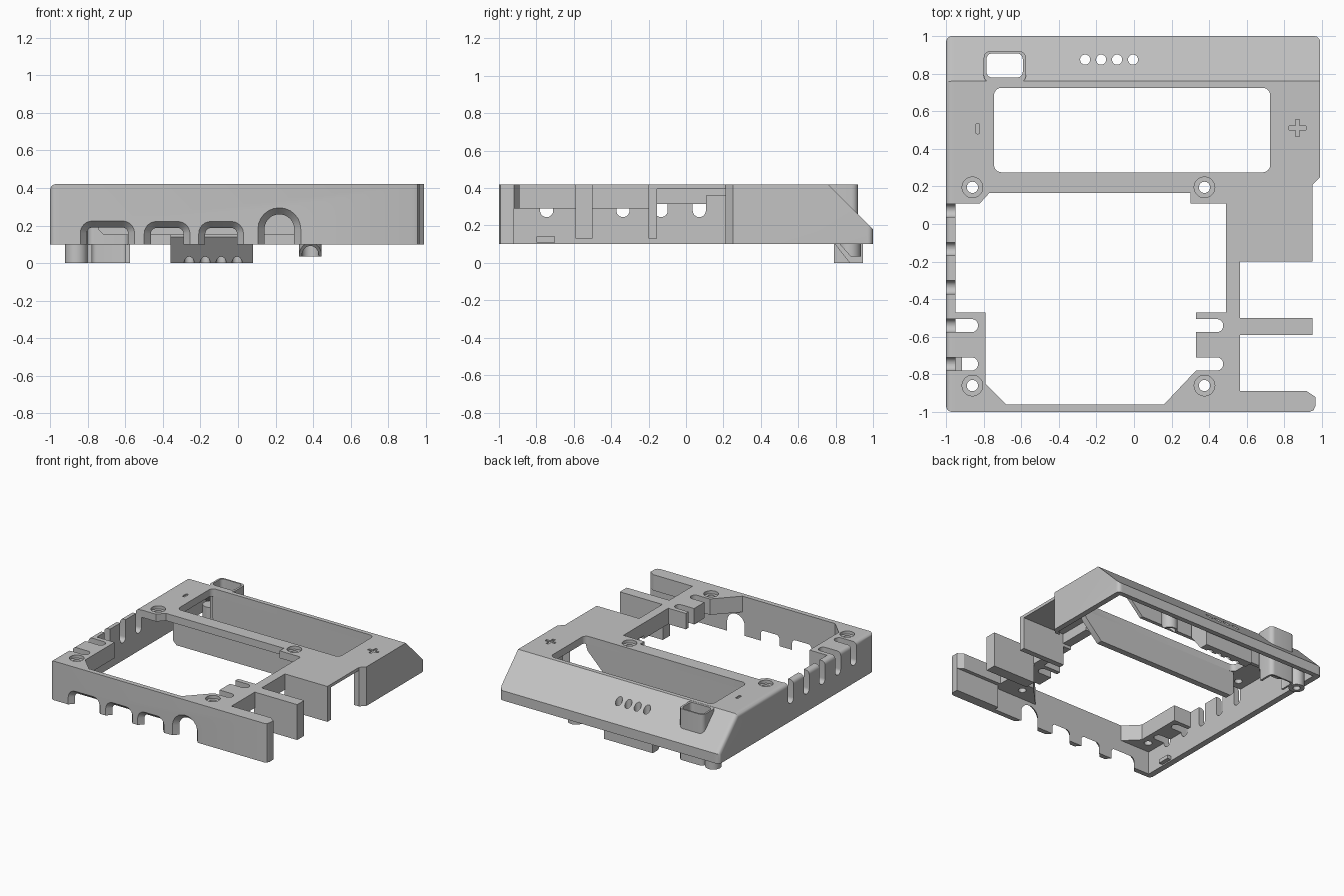
import bpy, bmesh, math

if "Cube" in bpy.data.objects:
    bpy.data.objects.remove(bpy.data.objects["Cube"])

grey = bpy.data.materials.new("plain grey")
grey.diffuse_color = (0.55, 0.55, 0.55, 1)
grey.use_nodes = True
grey.node_tree.nodes["Principled BSDF"].inputs["Base Color"].default_value = grey.diffuse_color


def solid(name, pts, a, b, axis='z', pts2=None, bevel=None, r=0.03):
    """Extrude a 2D outline from a to b along an axis (loft if pts2 is given)."""
    def place(p, w):
        u, v = p
        return {'z': (u, v, w), 'y': (u, w, v), 'x': (w, u, v)}[axis]
    bm = bmesh.new()
    lo = [bm.verts.new(place(p, a)) for p in pts]
    hi = [bm.verts.new(place(p, b)) for p in (pts2 or pts)]
    bm.faces.new(lo)
    bm.faces.new(hi[::-1])
    n = len(lo)
    for i in range(n):
        j = (i + 1) % n
        bm.faces.new((lo[j], lo[i], hi[i], hi[j]))
    bmesh.ops.recalc_face_normals(bm, faces=bm.faces)
    if bevel:
        edges = [e for e in bm.edges if bevel(e.verts[0].co, e.verts[1].co)]
        bmesh.ops.bevel(bm, geom=edges, offset=r, segments=5, profile=0.5, affect='EDGES')
    me = bpy.data.meshes.new(name)
    bm.to_mesh(me)
    bm.free()
    me.materials.append(grey)
    ob = bpy.data.objects.new(name, me)
    bpy.context.collection.objects.link(ob)
    return ob


def rrect(x0, x1, y0, y1, r, n=7):
    """Rounded rectangle outline."""
    out = []
    for cx, cy, q in ((x1 - r, y1 - r, 0), (x0 + r, y1 - r, 1), (x0 + r, y0 + r, 2), (x1 - r, y0 + r, 3)):
        for i in range(n):
            t = math.pi / 2 * (q + i / (n - 1))
            out.append((cx + r * math.cos(t), cy + r * math.sin(t)))
    return out


def rect(x0, x1, y0, y1):
    return [(x0, y0), (x1, y0), (x1, y1), (x0, y1)]


def circle(x, y, r, n=28):
    return [(x + r * math.cos(2 * math.pi * i / n), y + r * math.sin(2 * math.pi * i / n)) for i in range(n)]


def cut(ob, *args, **kw):
    """Subtract a solid from an object and discard the cutter."""
    c = solid("cutter", *args, **kw)
    c.hide_render = True
    m = ob.modifiers.new("cut", 'BOOLEAN')
    m.operation, m.solver, m.object = 'DIFFERENCE', 'EXACT', c
    bpy.context.view_layer.objects.active = ob
    bpy.ops.object.modifier_apply(modifier=m.name)
    me = c.data
    bpy.data.objects.remove(c)
    bpy.data.meshes.remove(me)


def screw_hole(ob, x, y):
    cut(ob, circle(x, y, 0.03), 0.2, 0.5)
    cut(ob, circle(x, y, 0.055), 0.395, 0.5)


# top plate with window, screw holes and engraved polarity marks
plate = solid("top_plate", [(-0.96, 0.11), (-0.82, 0.11), (-0.77, 0.165), (0.30, 0.165), (0.30, 0.11),
                            (0.56, 0.11), (0.56, 0.21), (0.945, 0.21), (0.945, 0.76), (-0.96, 0.76)], 0.36, 0.42)
cut(plate, rrect(-0.745, 0.725, 0.275, 0.725, 0.04), 0.3, 0.5)
for x in (-0.86, 0.375):
    screw_hole(plate, x, 0.195)
cut(plate, rrect(-0.843, -0.821, 0.48, 0.535, 0.008, 4), 0.41, 0.5)
h, w = 0.045, 0.011
cut(plate, [(0.87 + x, 0.51 + y) for x, y in (
    (-w, -h), (w, -h), (w, -w), (h, -w), (h, w), (w, w), (w, h), (-w, h), (-w, w), (-h, w), (-h, -w), (-w, -w))],
    0.41, 0.5)

# window skirts under the plate
skirt = [(-0.745, 0.18), (-0.715, 0.15), (0.55, 0.15), (0.70, 0.30), (0.72, 0.36), (-0.745, 0.36)]
solid("window_skirt_front", skirt, 0.225, 0.275, 'y')
solid("window_skirt_back", skirt, 0.725, 0.755, 'y')

# sloping rear panel with its lower lip
slope = solid("rear_slope", [(0.76, 0.42), (1, 0.18), (1, 0.10), (0.96, 0.10), (0.96, 0.165), (0.76, 0.365)],
              -0.96, 0.95, 'x')
cut(slope, rect(-0.79, -0.59, 0.775, 0.91), -0.1, 0.5)

# light pipe block hanging under the slope
pipes = solid("light_pipe_block", [(0.875, 0), (0.945, 0), (0.945, 0.20), (0.765, 0.38), (0.765, 0.14)],
              -0.36, 0.08, 'x')
for i in range(4):
    hole = circle(-0.26 + 0.085 * i, 0.875, 0.027, 20)
    cut(slope, hole, -0.1, 0.5)
    cut(pipes, hole, -0.1, 0.5)

# switch shaft running through the slope
shaft = solid("switch_shaft", rrect(-0.80, -0.575, 0.755, 0.92, 0.035), 0, 0.419)
cut(shaft, rrect(-0.785, -0.592, 0.78, 0.908, 0.03), -0.1, 0.5)
cut(shaft, rect(-1, 0, 0.7, 0.79), -0.1, 0.10)

# rear mounting posts, the right one with a slanted front
for name, x, z, r in (("rear_post_left", -0.86, 0, 0.028), ("rear_post_right", 0.385, 0.035, 0.045)):
    post = solid(name, circle(x, 0.875, 0.06), z, 0.2)
    cut(post, circle(x, 0.875, r), -0.1, 0.15)
    if z:
        cut(post, [(0.88, 0.0), (0.88, 0.035), (0.80, 0.125), (0.7, 0.125), (0.7, 0.0)], 0.2, 0.6, 'x')

# left wall with rounded outer edges and five cable slots
slot_y = [-0.745 + 0.204 * i for i in range(5)]
left = solid("left_wall", [(-1, 0.10), (1, 0.10), (1, 0.18), (0.76, 0.42), (-1, 0.42)], -1, -0.95, 'x',
             bevel=lambda a, b: max(a.x, b.x) < -0.99 and max(a.z, b.z) > 0.11)
for y in slot_y:
    cut(left, rrect(y - 0.035, y + 0.035, 0.245, 0.55, 0.034), -1.1, -0.9, 'x')
solid("left_clip", rect(-0.95, -0.915, -0.80, -0.70), 0.11, 0.14)

# right wall and its angled front end
solid("right_wall", [(0.25, 0.10), (1, 0.10), (1, 0.18), (0.76, 0.42), (0.25, 0.42)], 0.945, 0.99, 'x',
      bevel=lambda a, b: min(a.x, b.x, a.y, b.y) > 0.98)
solid("right_wall_end", [(0.905, 0.21), (0.95, 0.21), (0.99, 0.25), (0.945, 0.25)], 0.10, 0.42)

# right side bay: thin roof, partition and free-standing rib
solid("bay_roof", rect(0.56, 0.95, -0.155, 0.21), 0.395, 0.42)
solid("bay_partition", rect(0.56, 0.95, -0.20, -0.155), 0.13, 0.42)
solid("bay_rib", rect(0.56, 0.95, -0.59, -0.50), 0.13, 0.42)

# cross bar with slotted tabs on the right of the opening
bar = solid("right_bar", [(0.565, 0.11), (0.49, 0.11), (0.49, -0.47), (0.33, -0.47), (0.33, -0.78),
                          (0.16, -0.96), (0.565, -0.96)], 0.29, 0.42)
cut(bar, rect(0.4, 0.6, -0.155, 0.2), 0.2, 0.315)
# matching tabs on the left
tabs = solid("left_tabs", [(-0.95, -0.47), (-0.79, -0.47), (-0.79, -0.85), (-0.68, -0.96), (-0.95, -0.96)],
             0.29, 0.42)
for y in slot_y[:2]:
    cut(bar, rrect(0.2, 0.475, y - 0.035, y + 0.035, 0.034), 0.2, 0.5)
    cut(tabs, rrect(-1.1, -0.83, y - 0.035, y + 0.035, 0.034), 0.2, 0.5)
screw_hole(bar, 0.375, -0.86)
screw_hole(tabs, -0.86, -0.86)

# front wall with chamfered port openings
front = solid("front_wall", [(-0.96, -1), (0.935, -1), (0.956, -0.991), (0.965, -0.97), (0.965, -0.92),
                             (0.56, -0.92), (0.56, -0.96), (-0.96, -0.96)], 0.10, 0.42)
d = 0.04
for x0, x1, top, r in ((-0.84, -0.55, 0.225, 0.065), (-0.50, -0.255, 0.222, 0.065),
                       (-0.21, 0.03, 0.222, 0.065), (0.105, 0.335, 0.295, 0.114)):
    cut(front, rrect(x0, x1, -0.3, top, r), -1.001, -0.955, 'y',
        pts2=rrect(x0 + d, x1 - d, -0.3 + d, top - d, r - d))
solid("front_wall_cap", [(0.56, -0.92), (0.965, -0.92), (0.92, -0.89), (0.56, -0.89)], 0.29, 0.42)

# smooth the rounded surfaces, keep edges sharp
bpy.ops.object.select_all(action='SELECT')
bpy.context.view_layer.objects.active = front
bpy.ops.object.shade_smooth_by_angle(angle=math.radians(30))
